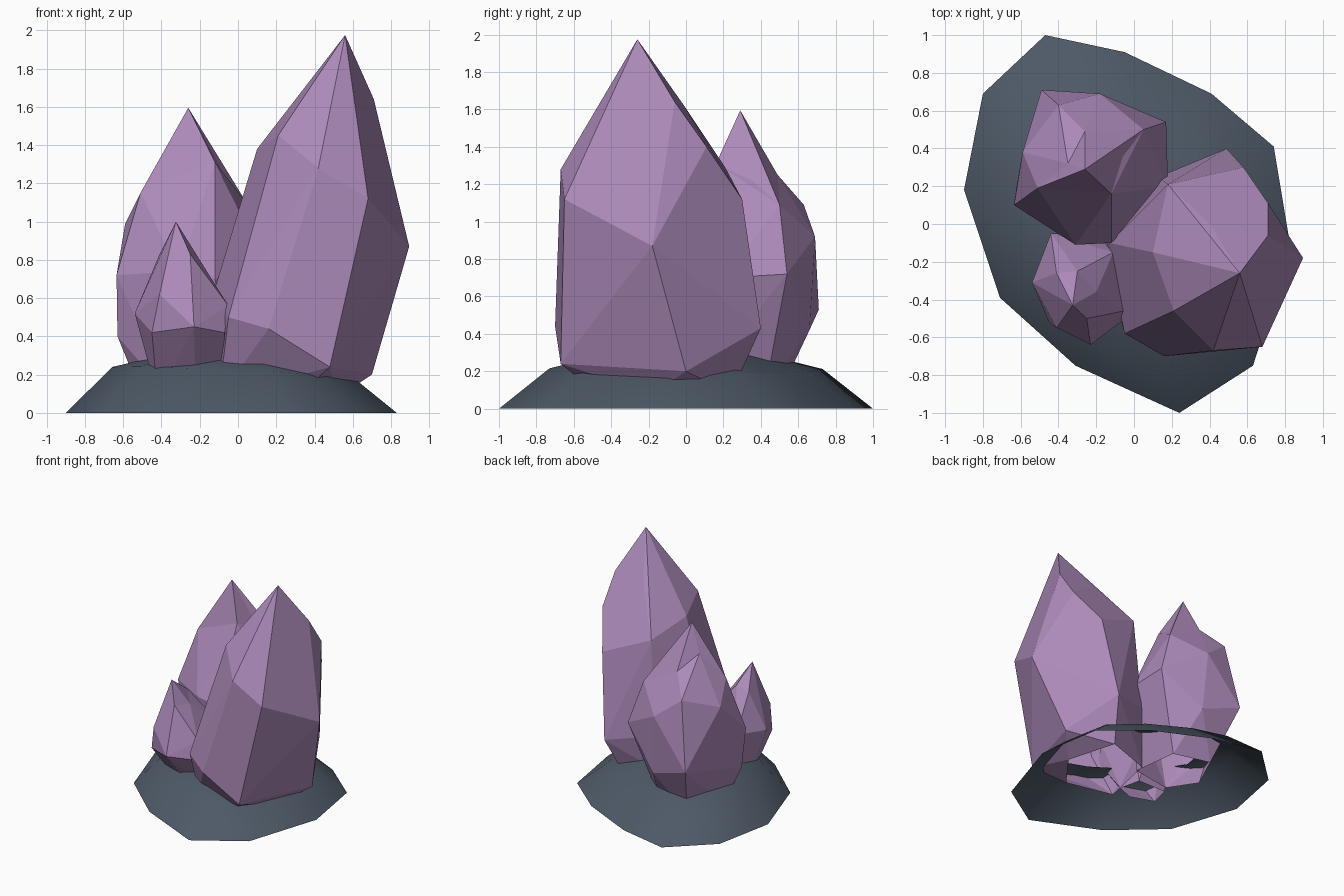
import bpy, bmesh, math
from mathutils import Vector


def material(name, rgb):
    m = bpy.data.materials.new(name)
    m.diffuse_color = (*rgb, 1)
    return m


PURPLE = material("crystal purple", (0.415, 0.255, 0.49))
SLATE = material("slate rock", (0.076, 0.100, 0.134))
FOOT = 0.08  # height of the open crystal bottoms, hidden in the rock


def finish(name, bm, mat, smooth=False):
    me = bpy.data.meshes.new(name)
    bm.to_mesh(me)
    bm.free()
    me.materials.append(mat)
    for p in me.polygons:
        p.use_smooth = smooth
    ob = bpy.data.objects.new(name, me)
    bpy.context.collection.objects.link(ob)
    return ob


def crystal(name, corners, foot, lift=(0, 0, 0)):
    """Faceted gem: convex hull of its corners, open at the foot.
    The first corner is the tip; lift pulls it out after hulling."""
    bm = bmesh.new()
    for c in corners + [(x, y, FOOT) for x, y in foot]:
        bm.verts.new(c)
    bm.verts.ensure_lookup_table()
    tip = bm.verts[0]
    tip.co -= Vector(lift)
    bmesh.ops.convex_hull(bm, input=bm.verts[:])
    tip.co += Vector(lift)
    loose = [v for v in bm.verts if not v.link_faces]
    bmesh.ops.delete(bm, geom=loose, context='VERTS')
    bottom = [f for f in bm.faces if all(v.co.z < FOOT + 0.001 for v in f.verts)]
    bmesh.ops.delete(bm, geom=bottom, context='FACES')
    bmesh.ops.recalc_face_normals(bm, faces=bm.faces[:])
    bmesh.ops.dissolve_limit(bm, angle_limit=math.radians(3),
                             verts=bm.verts[:], edges=bm.edges[:])
    return finish(name, bm, PURPLE)


# Rock mound: irregular outline stepped inward and upward, hollow below,
# with a hole where the crystals grow out (third value: hole scale)
rim = [(-0.47, 1.0, .46), (-0.05, 0.91, .40), (0.41, 0.69, .28),
       (0.74, 0.41, .52), (0.83, -0.13, .62), (0.63, -0.75, .60),
       (0.24, -1.0, .44), (-0.31, -0.75, .42), (-0.71, -0.39, .46),
       (-0.90, 0.18, .52), (-0.80, 0.69, .52)]
bm = bmesh.new()
rings = [[], [], []]
for x, y, hole in rim:
    rings[0].append(bm.verts.new((x, y, 0)))
    for ring, s in ((rings[1], 0.73), (rings[2], hole)):
        z = 0.21 + 0.25 * (0.73 - s) - 0.05 * x * s - 0.02 * y * s
        ring.append(bm.verts.new((x * s, y * s, z)))
n = len(rim)
for a, b in zip(rings, rings[1:]):
    for i in range(n):
        j = (i + 1) % n
        bm.faces.new((a[i], a[j], b[j], b[i]))
bmesh.ops.recalc_face_normals(bm, faces=bm.faces[:])
if sum(f.normal.z for f in bm.faces) < 0:
    bmesh.ops.reverse_faces(bm, faces=bm.faces[:])
finish("rock_base", bm, SLATE, smooth=True)

# Tall leaning crystal on the right
crystal("large_crystal", [
    (0.56, -0.26, 1.975),
    (0.71, -0.06, 1.64), (0.41, -0.01, 1.62), (0.71, 0.11, 1.40),
    (0.58, 0.30, 1.12), (0.18, 0.21, 1.29), (0.10, -0.15, 1.38),
    (0.21, -0.46, 1.45), (0.42, -0.67, 1.28), (0.68, -0.65, 1.12),
    (0.895, -0.18, 0.87), (0.16, -0.70, 0.44), (-0.05, -0.58, 0.50),
    (-0.13, -0.10, 0.62), (0.13, 0.25, 0.50), (0.49, 0.40, 0.43),
    (0.48, -0.67, 0.24), (0.70, 0.00, 0.20), (-0.15, -0.12, 0.45)],
    [(-0.10, -0.38), (0.30, -0.47), (0.52, -0.18), (0.40, 0.24), (0.0, 0.10)],
    lift=(0, 0, 0.05))

# Medium crystal at the back left, with a pinched tip
crystal("medium_crystal", [
    (-0.26, 0.29, 1.595),
    (-0.35, 0.32, 1.36), (-0.12, 0.16, 1.31), (-0.06, 0.355, 1.22),
    (-0.26, 0.49, 1.25), (0.05, 0.50, 1.09), (-0.40, 0.63, 1.09),
    (-0.51, 0.19, 1.15), (-0.59, 0.38, 0.99), (-0.18, 0.69, 0.92),
    (0.17, 0.54, 0.72), (0.18, 0.20, 0.70), (-0.635, 0.10, 0.72),
    (-0.31, -0.11, 0.74), (-0.12, -0.10, 0.70), (-0.49, 0.71, 0.53),
    (-0.63, 0.15, 0.40), (-0.15, 0.66, 0.42)],
    [(-0.50, 0.20), (-0.36, 0.50), (-0.05, 0.42), (0.0, 0.03), (-0.35, -0.03)],
    lift=(0, 0.04, 0.21))

# Small crystal at the front left
crystal("small_crystal", [
    (-0.325, -0.43, 1.00),
    (-0.25, -0.50, 0.83), (-0.41, -0.26, 0.83), (-0.30, -0.25, 0.86),
    (-0.20, -0.36, 0.80), (-0.54, -0.31, 0.52), (-0.41, -0.55, 0.62),
    (-0.16, -0.50, 0.62), (-0.23, -0.64, 0.45), (-0.05, -0.46, 0.56),
    (-0.07, -0.52, 0.42), (-0.11, -0.15, 0.62), (-0.44, -0.05, 0.55),
    (-0.45, -0.52, 0.42), (-0.20, -0.06, 0.42)],
    [(-0.42, -0.25), (-0.22, -0.32), (-0.08, -0.26), (-0.12, -0.08),
     (-0.38, -0.08)], lift=(0, 0, 0.05))
